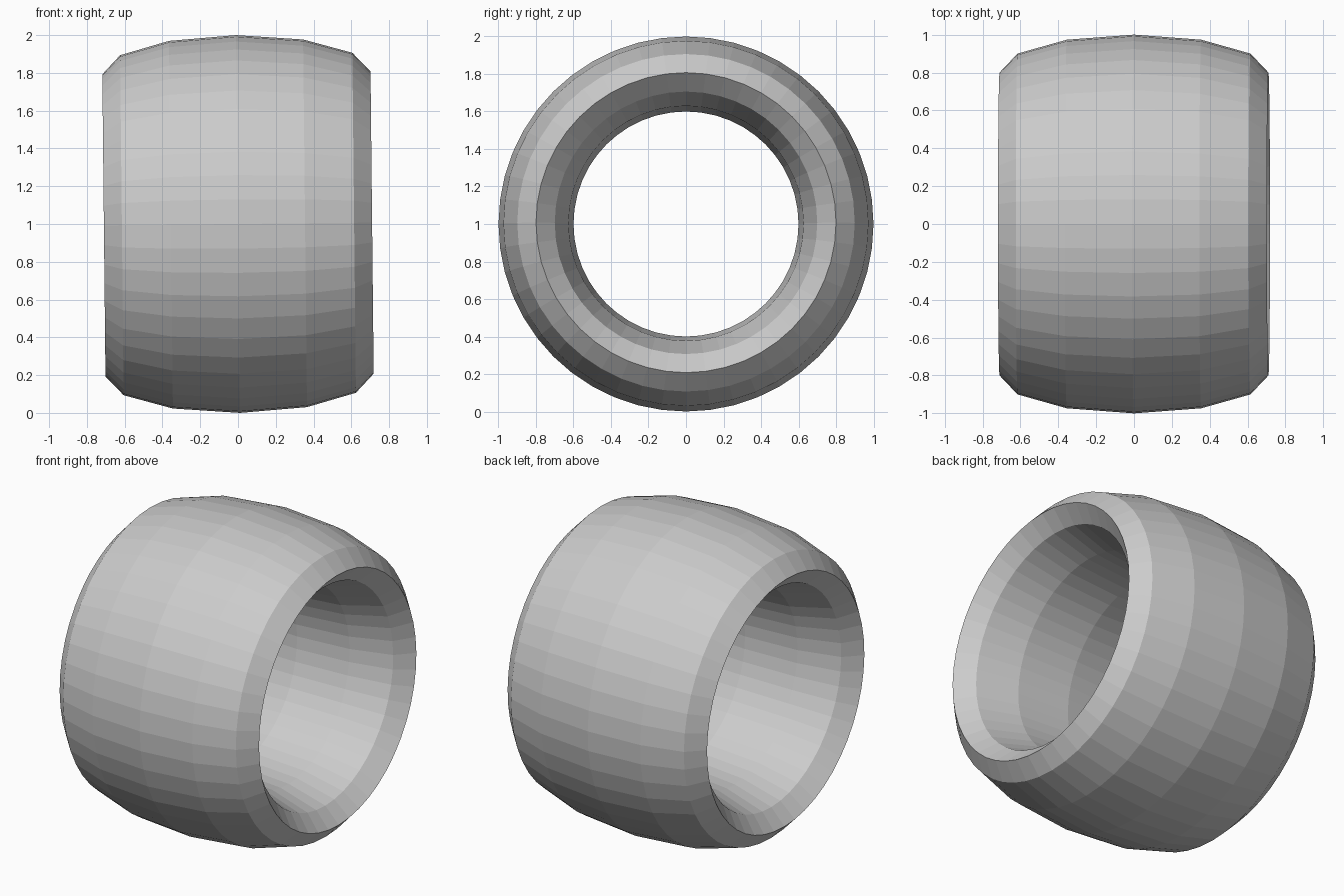
import bpy
from math import cos, sin, pi, radians

if "Cube" in bpy.data.objects:
    bpy.data.objects.remove(bpy.data.objects["Cube"])

MAJOR, MINOR = 48, 12          # sides round the ring, sides of its section
RING_R, THICK, HALF_W = 0.8, 0.2, 0.71
TILT = radians(0.6)            # slight lean of the axis

# Ring swept round the x axis from a wide elliptical section
verts, faces = [], []
for i in range(MAJOR):
    a = 2 * pi * i / MAJOR
    for j in range(MINOR):
        b = 2 * pi * j / MINOR
        r = RING_R + THICK * cos(b)
        verts.append((HALF_W * sin(b), r * cos(a), r * sin(a)))
        n, k = (i + 1) % MAJOR, (j + 1) % MINOR
        faces.append((i * MINOR + j, n * MINOR + j, n * MINOR + k, i * MINOR + k))

mesh = bpy.data.meshes.new("ring_band")
mesh.from_pydata(verts, [], faces)
mesh.update()
ring = bpy.data.objects.new("ring_band", mesh)
bpy.context.collection.objects.link(ring)
ring.location.z = 1.0
ring.rotation_euler.y = -TILT
